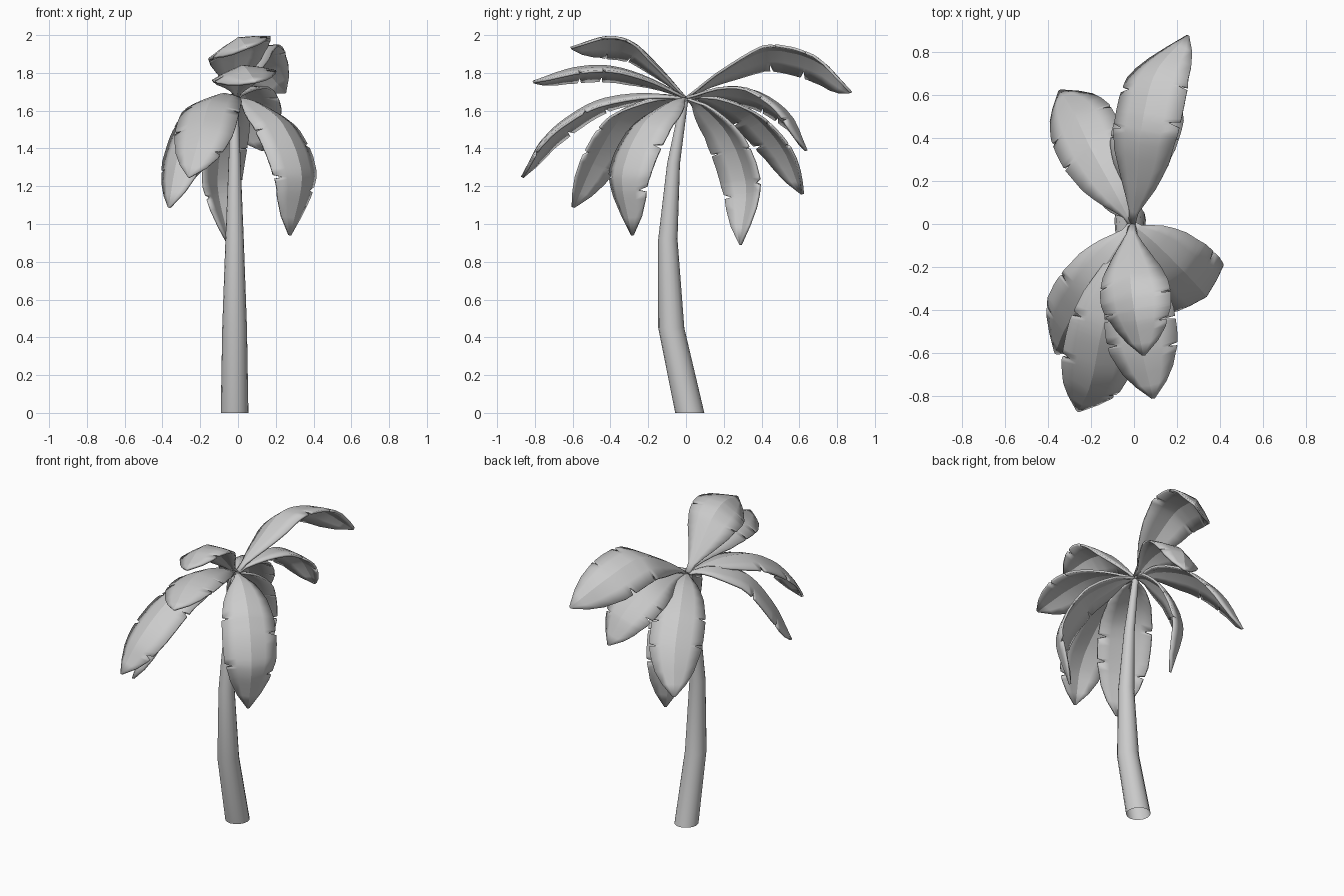
import bpy, math, random
from mathutils import Vector

if "Cube" in bpy.data.objects:
    bpy.data.objects.remove(bpy.data.objects["Cube"])

random.seed(4)


def make_object(name, verts, faces, angle):
    mesh = bpy.data.meshes.new(name)
    mesh.from_pydata(verts, [], faces)
    mesh.update()
    ob = bpy.data.objects.new(name, mesh)
    bpy.context.collection.objects.link(ob)
    bpy.ops.object.select_all(action='DESELECT')
    ob.select_set(True)
    bpy.context.view_layer.objects.active = ob
    bpy.ops.object.shade_smooth_by_angle(angle=math.radians(angle))
    return ob


def spline(pts, t):
    # Catmull-Rom through the points
    p = [Vector(q) for q in pts]
    p = [2 * p[0] - p[1]] + p + [2 * p[-1] - p[-2]]
    n = len(pts) - 1
    i = min(int(t * n), n - 1)
    u = t * n - i
    a, b, c, d = p[i:i + 4]
    return 0.5 * (2 * b + (c - a) * u + (2 * a - 5 * b + 4 * c - d) * u * u
                  + (3 * b - a - 3 * c + d) * u ** 3)


WIDTH = [(0, .09), (.08, .14), (.2, .46), (.35, .8), (.5, .96), (.62, 1),
         (.74, .95), (.86, .71), (.94, .4), (1, .04)]


def width_at(t):
    for (t0, w0), (t1, w1) in zip(WIDTH, WIDTH[1:]):
        if t <= t1:
            return w0 + (w1 - w0) * (t - t0) / (t1 - t0)
    return WIDTH[-1][1]


# trunk: bent, tapered tube, open at the foot
SIDES = 16
rings = [(.02, 0, .077), (-.078, .45, .069), (-.096, .92, .051),
         (-.066, 1.32, .034), (-.008, 1.66, .02)]
verts, faces = [], []
for k, (y, z, r) in enumerate(rings):
    for i in range(SIDES):
        a = 2 * math.pi * i / SIDES
        verts.append((-.018 + r * .95 * math.cos(a), y + r * math.sin(a), z))
for k in range(len(rings) - 1):
    for i in range(SIDES):
        j = (i + 1) % SIDES
        faces.append((k * SIDES + i, k * SIDES + j,
                      (k + 1) * SIDES + j, (k + 1) * SIDES + i))
faces.append(tuple(range(len(verts) - SIDES, len(verts))))
make_object("trunk", verts, faces, 40)


# leaf: folded along the midrib, with torn notches in both edges
def leaf(name, pts, side, half):
    pts = [(-.01, 0, 1.67)] + pts
    cuts = {-1: [random.uniform(.45, .57), random.uniform(.66, .82)],
            1: [random.uniform(.5, .62), random.uniform(.7, .84)]}
    stations = {t / 14 for t in range(15)}
    for s in cuts:
        for c in cuts[s]:
            stations.update({c - .014, c, c + .01})
    side = Vector(side)

    def frame(t):
        tan = (spline(pts, min(t + .01, 1)) - spline(pts, max(t - .01, 0))).normalized()
        s = (side - tan * side.dot(tan)).normalized()
        return s, s.cross(tan)

    sign = 1 if frame(.2)[1].z > 0 else -1
    verts, faces = [], []
    for t in sorted(stations):
        p = spline(pts, t)
        s, n = frame(t)
        n = n * sign
        w = half * width_at(t)
        for d in (-1, -.55, 0, .55, 1):
            e = d
            if abs(d) == 1 and t in cuts[int(d)]:
                e = d * .7
            verts.append(p + s * (w * e) - n * (w * .32 * abs(e) ** 1.25))
    for k in range(len(stations) - 1):
        for i in range(4):
            a = k * 5 + i
            f = (a, a + 1, a + 6, a + 5)
            faces.append(f if sign > 0 else f[::-1])
    ob = make_object(name, verts, faces, 30)
    mod = ob.modifiers.new("thickness", 'SOLIDIFY')
    mod.thickness = .014
    mod.offset = -.5


# midrib points, direction across the leaf, half width
LEAVES = [
    ([(.015, .2, 1.815), (.035, .44, 1.925), (.1, .7, 1.865), (.25, .875, 1.7)], (1, 0, .45), .17),
    ([(-.02, -.14, 1.83), (-.015, -.27, 1.95), (.005, -.42, 1.985), (.045, -.61, 1.935)], (1, 0, .35), .172),
    ([(.005, -.2, 1.775), (.015, -.4, 1.835), (.04, -.6, 1.825), (.09, -.81, 1.755)], (1, .1, .16), .17),
    ([(-.08, -.25, 1.69), (-.15, -.5, 1.64), (-.2, -.74, 1.47), (-.26, -.87, 1.25)], (1, -.25, .05), .165),
    ([(-.1, -.14, 1.68), (-.22, -.33, 1.59), (-.315, -.48, 1.36), (-.365, -.6, 1.09)], (.7, -.7, 0), .165),
    ([(.1, -.09, 1.64), (.24, -.23, 1.52), (.335, -.335, 1.26), (.275, -.285, .94)], (.72, .69, 0), .167),
    ([(.015, .2, 1.72), (.03, .38, 1.7), (.08, .55, 1.58), (.13, .64, 1.39)], (1, -.2, .35), .165),
    ([(-.09, .15, 1.68), (-.2, .35, 1.59), (-.28, .52, 1.4), (-.345, .62, 1.16)], (.85, .5, .1), .165),
    ([(-.035, .1, 1.62), (-.085, .24, 1.46), (-.115, .325, 1.2), (-.05, .29, .89)], (.7, .71, 0), .152),
]
for i, (pts, side, half) in enumerate(LEAVES):
    leaf("leaf_%d" % (i + 1), pts, side, half)
